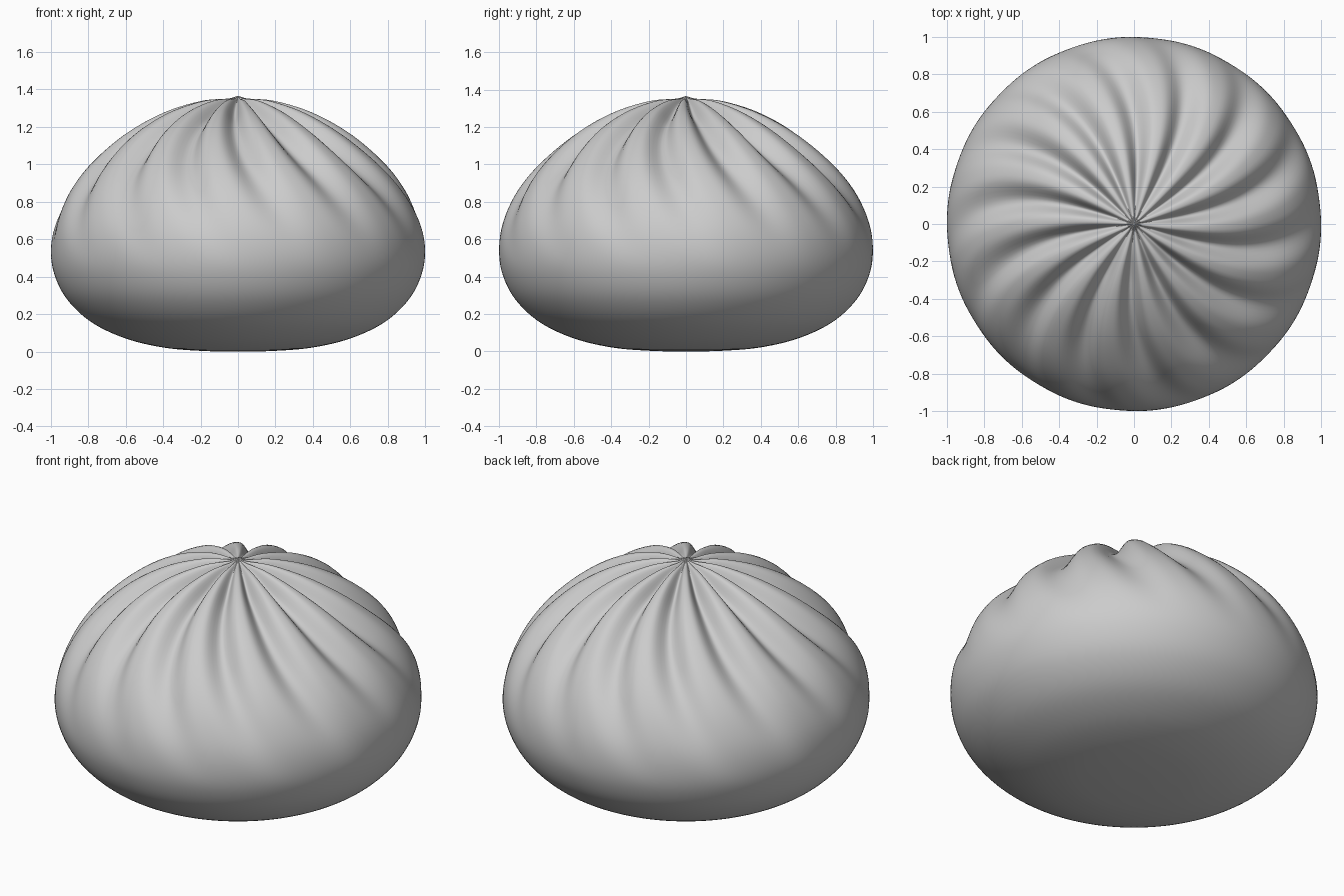
import bpy, bmesh, math
from mathutils import Vector

if "Cube" in bpy.data.objects:
    bpy.data.objects.remove(bpy.data.objects["Cube"])

PLEATS, SEGS, SUB = 14, 224, 7

# Outer profile (radius, height) from the pinched tip down to the base
PROFILE = [(0.0, 1.365), (0.05, 1.352), (0.2, 1.338), (0.4, 1.275), (0.6, 1.163),
           (0.78, 1.01), (0.9, 0.86), (0.975, 0.7), (1.0, 0.55), (0.98, 0.41),
           (0.91, 0.275), (0.78, 0.155), (0.6, 0.07), (0.4, 0.022), (0.2, 0.004), (0.0, 0.0)]
EQUATOR = 8 * SUB


def smoothstep(a, b, x):
    x = min(1, max(0, (x - a) / (b - a)))
    return x * x * (3 - 2 * x)


def spline(pts, sub):
    """Catmull-Rom curve through the profile points."""
    p = [Vector(q) for q in pts]
    p = [Vector((-p[1].x, p[1].y))] + p + [Vector((-p[-2].x, p[-2].y))]
    out = []
    for i in range(1, len(p) - 2):
        a, b, c, d = p[i - 1:i + 3]
        for k in range(sub):
            t = k / sub
            out.append(0.5 * (2 * b + (c - a) * t + (2 * a - 5 * b + 4 * c - d) * t * t
                              + (3 * b - a - 3 * c + d) * t ** 3))
    return out + [p[-2]]


curve = spline(PROFILE, SUB)
arc = [0.0]
for a, b in zip(curve, curve[1:]):
    arc.append(arc[-1] + (b - a).length)

# Dough body: revolved profile with twisted pleats pressed in along the normal
bm = bmesh.new()
rings = []
for i in range(1, len(curve) - 1):
    tangent = (curve[i + 1] - curve[i - 1]).normalized()
    inward = Vector((tangent.y, -tangent.x))
    t = arc[i] / arc[EQUATOR]
    twist = math.radians(8 + 24 * min(t, 1.2) ** 2)
    depth = 0.075 * smoothstep(-0.02, 0.25, t) * (1 - smoothstep(0.45, 1.08, t))
    ring = []
    for s in range(SEGS):
        ang = 2 * math.pi * s / SEGS
        groove = (0.5 + 0.5 * math.cos(PLEATS * ang)) ** 1.6
        p = curve[i] + inward * depth * groove
        r = max(p.x, 0.002)
        ring.append(bm.verts.new((r * math.cos(ang + twist), r * math.sin(ang + twist), p.y)))
    rings.append(ring)
top = bm.verts.new((0, 0, curve[0].y))
bottom = bm.verts.new((0, 0, curve[-1].y))
for s in range(SEGS):
    n = (s + 1) % SEGS
    bm.faces.new((top, rings[0][s], rings[0][n]))
    bm.faces.new((bottom, rings[-1][n], rings[-1][s]))
    for u, l in zip(rings, rings[1:]):
        bm.faces.new((u[s], l[s], l[n], u[n]))
bmesh.ops.recalc_face_normals(bm, faces=bm.faces)
for f in bm.faces:
    f.smooth = True

mesh = bpy.data.meshes.new("steamed_bun")
bm.to_mesh(mesh)
bm.free()
bun = bpy.data.objects.new("steamed_bun", mesh)
bpy.context.collection.objects.link(bun)

# Plain dough colour
dough = bpy.data.materials.new("dough_grey")
dough.diffuse_color = (0.6, 0.6, 0.6, 1)
dough.use_nodes = True
dough.node_tree.nodes["Principled BSDF"].inputs["Base Color"].default_value = dough.diffuse_color
mesh.materials.append(dough)
